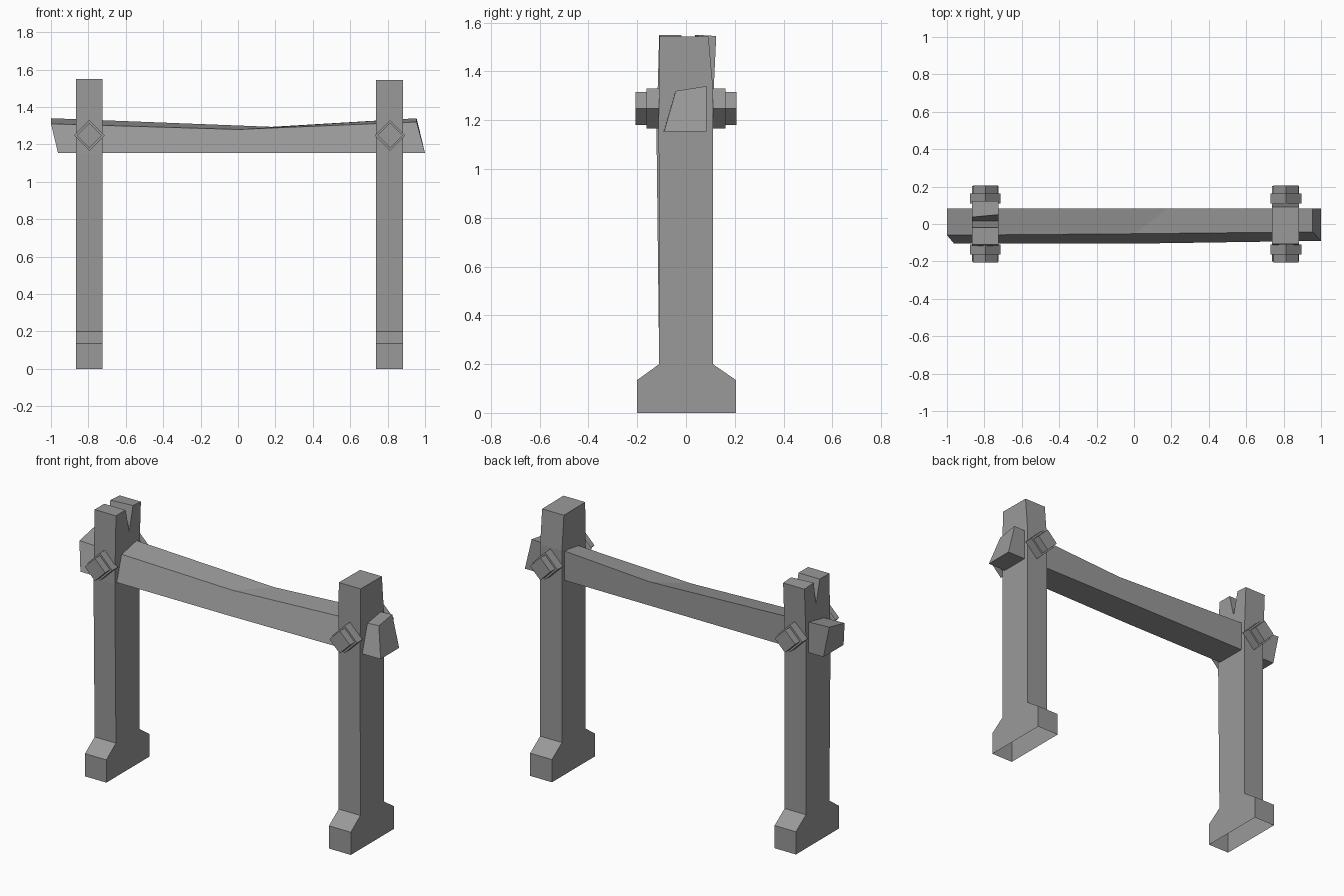
import bpy, bmesh

if "Cube" in bpy.data.objects:
    bpy.data.objects.remove(bpy.data.objects["Cube"])

# Dark grey for every part
grey = bpy.data.materials.new("dark_grey")
grey.diffuse_color = (0.32, 0.32, 0.32, 1)
grey.use_nodes = True
grey.node_tree.nodes["Principled BSDF"].inputs["Base Color"].default_value = grey.diffuse_color


def loft(name, sections, skip=()):
    """Join matching cross-sections into a flat-faced solid; skip = open side edges."""
    bm = bmesh.new()
    rings = [[bm.verts.new(p) for p in s] for s in sections]
    n = len(rings[0])
    for a, b in zip(rings, rings[1:]):
        for i in range(n):
            if i not in skip:
                j = (i + 1) % n
                bm.faces.new((a[i], a[j], b[j], b[i]))
    bm.faces.new(rings[0][::-1])
    bm.faces.new(rings[-1])
    bmesh.ops.recalc_face_normals(bm, faces=bm.faces)
    mesh = bpy.data.meshes.new(name)
    bm.to_mesh(mesh)
    bm.free()
    mesh.materials.append(grey)
    ob = bpy.data.objects.new(name, mesh)
    bpy.context.collection.objects.link(ob)
    return ob


# Posts: side profile (y, z) starting with the open underside edge
def post(name, x0, x1, front, top, back):
    foot_front = [(-0.2, 0.135), (-0.11, 0.2)]
    foot_back = [(0.11, 0.2), (0.204, 0.135)]

    def profile(x, top_pts):
        pts = ([(0.204, 0), (-0.2, 0)] + foot_front + front
               + top_pts + back + foot_back)
        return [(x, y, z) for y, z in pts]

    loft(name, [profile(x0, top[0]), profile(x1, top[1])], skip=(0,))


# Left post has a split wedge notch in its top
notch = [[(-0.11, 1.55), (-0.02, 1.55), (0.015, 1.41), (w, 1.55), (0.124, 1.545)]
         for w in (0.037, 0.05)]
post("left_post", -0.865, -0.725, [(-0.121, 1.15)], notch, [(0.11, 1.25)])

# Right post tapers at the upper back
cap = [(-0.108, 1.545), (0.092, 1.543)]
post("right_post", 0.738, 0.881, [(-0.112, 1.2)], [cap, cap], [(0.11, 1.34)])

# Sagging crossbeam: bottom front, top front, top back, bottom back
loft("crossbeam", [
    [(-0.962, -0.105, 1.153), (-1.0, -0.06, 1.31), (-1.0, 0.084, 1.34), (-0.962, 0.084, 1.153)],
    [(0.0, -0.105, 1.153), (0.0, -0.052, 1.28), (0.18, 0.084, 1.294), (0.18, 0.084, 1.153)],
    [(1.0, -0.09, 1.153), (0.955, -0.042, 1.32), (0.955, 0.084, 1.34), (1.0, 0.084, 1.153)],
])


# Diamond pegs and washers on both faces of each post
def diamond(name, x, r, y0, y1):
    loft(name, [[(x - r, y, 1.248), (x, y, 1.248 + r), (x + r, y, 1.248), (x, y, 1.248 - r)]
                for y in (y0, y1)])


for side, x in (("left", -0.795), ("right", 0.813)):
    for face, s in (("front", -1), ("back", 1)):
        diamond(f"{side}_{face}_washer", x, 0.082, s * 0.11, s * 0.162)
        diamond(f"{side}_{face}_peg", x, 0.067, s * 0.162, s * 0.207)
